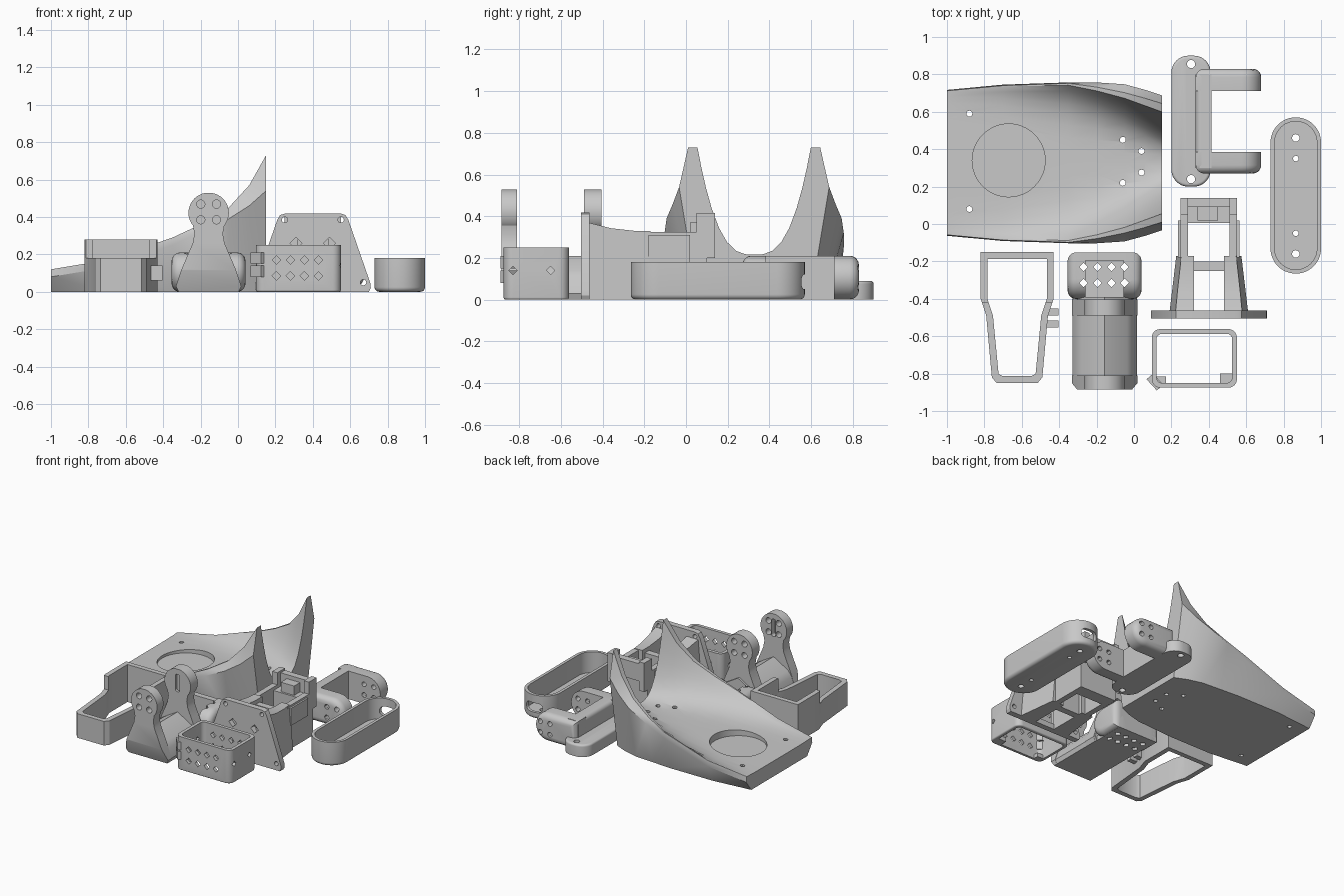
import bpy, bmesh, math
from mathutils import Vector

cube = bpy.data.objects.get("Cube")
if cube:
    bpy.data.objects.remove(cube)

GREY = (0.58, 0.58, 0.58, 1)
mat = bpy.data.materials.new("plain grey")
mat.use_nodes = True
mat.diffuse_color = GREY
mat.node_tree.nodes["Principled BSDF"].inputs["Base Color"].default_value = GREY


# Helpers: outlines
def circle(u, v, r, n=24):
    return [(u + r * math.cos(2 * math.pi * i / n), v + r * math.sin(2 * math.pi * i / n)) for i in range(n)]


def rect(u0, u1, v0, v1, r=0, n=8):
    if not r:
        return [(u0, v0), (u1, v0), (u1, v1), (u0, v1)]
    pts = []
    for k, (cu, cv) in enumerate([(u1 - r, v1 - r), (u0 + r, v1 - r), (u0 + r, v0 + r), (u1 - r, v0 + r)]):
        for i in range(n + 1):
            a = (k + i / n) * math.pi / 2
            pts.append((cu + r * math.cos(a), cv + r * math.sin(a)))
    return pts


def round_tip(flat, tip, r, n=16):
    s = 1 if tip > flat else -1
    arc = [(i / n - .5) * math.pi for i in range(n + 1)]
    return [(flat, 2 * r), (flat, 0)] + [(tip - s * r + s * r * math.cos(a), r + r * math.sin(a)) for a in arc]


def mirror(half, c):
    return half + [(2 * c - u, v) for u, v in reversed(half)]


# Helpers: solids
def add_prism(bm, pts, axis, lo, hi):
    place = {"z": lambda u, v, w: (u, v, w), "y": lambda u, v, w: (u, w, v), "x": lambda u, v, w: (w, u, v)}[axis]
    rings = [[bm.verts.new(place(u, v, w)) for u, v in pts] for w in (lo, hi)]
    bm.faces.new(rings[0])
    bm.faces.new(rings[1])
    n = len(pts)
    for i in range(n):
        j = (i + 1) % n
        bm.faces.new((rings[0][i], rings[0][j], rings[1][j], rings[1][i]))


def finish(name, bm):
    bmesh.ops.recalc_face_normals(bm, faces=bm.faces)
    me = bpy.data.meshes.new(name)
    bm.to_mesh(me)
    bm.free()
    me.materials.append(mat)
    ob = bpy.data.objects.new(name, me)
    bpy.context.collection.objects.link(ob)
    return ob


def solid(name, *prisms, round_edges=None, width=0.03):
    bm = bmesh.new()
    for p in prisms:
        add_prism(bm, *p)
    if round_edges:
        bmesh.ops.recalc_face_normals(bm, faces=bm.faces)
        edges = [e for e in bm.edges if all(round_edges(v.co) for v in e.verts)]
        bmesh.ops.bevel(bm, geom=edges, offset=width, segments=5, profile=0.5, affect="EDGES")
    return finish(name, bm)


def cut(ob, *prisms):
    cutter = solid("cutter", *prisms)
    cutter.hide_render = True
    mod = ob.modifiers.new("cut", "BOOLEAN")
    mod.operation, mod.solver, mod.object = "DIFFERENCE", "EXACT", cutter
    bpy.context.view_layer.objects.active = ob
    bpy.ops.object.modifier_apply(modifier=mod.name)
    bpy.data.objects.remove(cutter)


# Curved shell: lofted sections of
# x, bottom half width, edge half width and height, crest half width and height, rim, floor, curve power
SECTIONS = [
    (-1, .33, .39, .08, .385, .12, .005, .115, 6),
    (-.7, .36, .418, .13, .413, .17, .005, .135, 6),
    (-.35, .36, .43, .25, .425, .29, .01, .165, 4.5),
    (-.2, .35, .43, .32, .405, .36, .02, .18, 4),
    (-.05, .34, .42, .39, .375, .45, .03, .195, 3.5),
    (.06, .31, .39, .46, .345, .57, .04, .205, 3.2),
    (.15, .27, .36, .54, .317, .73, .045, .215, 2.9)]
MID = .327
STEPS = [1, .93, .85, .75, .62, .48, .32, .16, 0]
STEPS += [-t for t in STEPS[-2::-1]]
bm = bmesh.new()
rings = []
for x, b, w, ez, c, cz, rim, f, power in SECTIONS:
    loop = [(w, ez), (c, cz)]
    loop += [((c - rim) * t, f + (cz - f) * abs(t) ** power) for t in STEPS]
    loop += [(-c, cz), (-w, ez)] + [(-b * t, 0) for t in STEPS]
    rings.append([bm.verts.new((x, MID + h, z)) for h, z in loop])
n = len(rings[0])
for a, b in zip(rings, rings[1:]):
    for i in range(n):
        j = (i + 1) % n
        bm.faces.new((a[i], a[j], b[j], b[i]))
for ring in (rings[0], rings[-1]):
    for i in range(-1, len(STEPS)):
        if i < 0:
            bm.faces.new((ring[0], ring[1], ring[2], ring[n - 1]))
        elif i < len(STEPS) - 1:
            bm.faces.new((ring[2 + i], ring[3 + i], ring[n - 2 - i], ring[n - 1 - i]))
        else:
            bm.faces.new([ring[i + 2 + k] for k in range(4)])
bmesh.ops.triangulate(bm, faces=bm.faces)
shell = finish("curved_shell", bm)
cut(shell, (circle(-.67, .34, .195, 48), "z", .105, .4))
cut(shell, *[(circle(x, y, .016, 12), "z", -.1, .6) for x, y in
             [(-.88, .59), (-.88, .08), (-.06, .45), (.04, .39), (.04, .275), (-.06, .22)]])

# Long oval tray
tray = solid("oval_tray", (rect(.73, 1, -.265, .57, .134, 12), "z", 0, .18),
             round_edges=lambda v: v.z < .01, width=.025)
cut(tray, (rect(.752, .978, -.243, .548, .112, 12), "z", .025, .3))
cut(tray, *[(circle(.865, y, r, 16), "z", -.1, .1) for y, r in [(.46, .02), (.35, .015), (-.05, .015), (-.16, .02)]],
    (rect(.80, .93, .05, .12, .03), "y", .5, .7))

# Clevis bracket with its foot
foot = solid("clevis_foot", (rect(.2, .41, .2, .9, .09), "z", 0, .09),
             round_edges=lambda v: v.z > .08, width=.015)
cut(foot, *[(circle(.305, y, .022, 16), "z", -.1, .2) for y in (.24, .855)])
solid("clevis_back", (rect(.33, .415, .30, .80), "z", 0, .21),
      round_edges=lambda v: v.z > .2 and v.x < .34, width=.03)
for side, y0, y1, face in (("left", .27, .385, .27), ("right", .71, .83, .83)):
    arm = solid("clevis_arm_" + side, (round_tip(.33, .68, .105), "y", y0, y1),
                round_edges=lambda v: abs(v.y - face) < .01, width=.045)
    cut(arm, *[(circle(.585 + dx, .105 + dz, .018, 12), "y", 0, 1) for dx in (-.04, .04) for dz in (-.04, .04)])

# Trapezoid mount: plate, cheeks and rear cage
plate = solid("mount_plate", (mirror([(.70, 0), (.71, .02), (.708, .045), (.59, .385), (.575, .41), (.55, .418)], .4),
                              "y", -.505, -.462))
cut(plate, *[(circle(x, z, .016, 14), "y", -.7, -.3) for x, z in [(.25, .385), (.55, .385), (.67, .05), (.13, .05)]],
    *[(circle(x, .26, .032, 4), "y", -.7, -.3) for x in (.31, .49)],
    (rect(.31, .48, .04, .2), "y", -.7, -.3))
cheek = [(-.47, 0), (-.17, 0), (-.17, .33), (-.25, .33), (-.36, .342), (-.47, .37)]
for side, s in (("left", 1), ("right", -1)):
    ob = solid("mount_cheek_" + side, (cheek, "x", .4 + s * .08, .4 + s * .21))
    for v in ob.data.vertices:
        if abs(v.co.x - .4) > .15:
            v.co.x -= s * (.1 * max(0, v.co.z - .05) + .12 * (v.co.y + .47))
    lo, hi = sorted((.4 + s * .11, .4 + s * .152))
    solid("cage_wall_" + side, (rect(lo, hi, -.2, .10), "z", 0, .325),
          (rect(lo, hi, .05, .14), "z", .2, .415))
    edge = .4 + s * .155
    solid("cage_rail_" + side, (rect(edge - .01, edge + .01, -.18, .02), "z", .18, .31))
solid("cage_bars", (rect(.29, .51, -.25, -.2), "z", 0, .3), (rect(.28, .52, .005, .10), "z", 0, .3),
      (rect(.27, .53, .09, .14), "z", .27, .4), (rect(.34, .45, .02, .10), "z", .28, .37))

# Perforated box with a corner clip
box = solid("perforated_box", (rect(.095, .55, -.875, -.562, .045), "z", 0, .25),
            round_edges=lambda v: v.z < .01, width=.01)
cut(box, (rect(.12, .525, -.85, -.587, .03), "z", -.1, .4))
cut(box, *[(circle(x, z, .023, 4), "y", -1, -.4) for x in (.205, .28, .355, .43) for z in (.085, .17)])
cut(box, *[(circle(y, .14, .02, 4), "x", 0, .7) for y in (-.83, -.65)])
solid("box_tabs", (rect(.46, .53, -.86, -.80), "z", 0, .03), (rect(.11, .17, -.86, -.815), "z", 0, .03))
clip_mid = Vector((.112, -.845))
for z in (.08, .15):
    clip = [clip_mid + Vector(o) for o in ((-.045, .015), (.01, -.045), (.045, -.015), (-.01, .045))]
    solid("box_clip", ([tuple(p) for p in clip], "z", z, z + .06))

# Tapered frame with a taller rear
C = -.625


def frame_outline(i):
    return mirror([(C + .195 - i, -.15 - i), (C + .195 - i, -.40), (C + .165 - i, -.49),
                   (C + .135 - i, -.82 + i / 2), (C + .11 - i, -.85 + i)], C)


frame = solid("tapered_frame", (frame_outline(0), "z", 0, .28))
cut(frame, (frame_outline(.036), "z", -.1, .4))
cut(frame, (rect(-1, -.3, -1, -.42), "z", .18, .4))
for y in (-.47, -.535):
    solid("frame_clip", (rect(-.47, -.405, y - .018, y + .018), "z", .06, .14))

# Leg bracket: two bone-shaped plates on a gabled base
X = -.157
bone = [(X + .16, 0), (X + .175, .03), (X + .145, .12), (X + .115, .19), (X + .085, .26), (X + .076, .31), (X + .084, .355)]
bone += [(X + .108 * math.cos(a * math.pi / 20), .422 + .108 * math.sin(a * math.pi / 20)) for a in range(-4, 10)]
HOLES = [(X + dx, .427 + dz) for dx in (-.042, .042) for dz in (-.042, .042)]
slot = rect(X - .018, X + .018, .36, .49, .015)
front = solid("leg_plate_front", (mirror(bone, X), "y", -.885, -.81))
cut(front, *[(circle(u, v, .022, 16), "y", -1, -.7) for u, v in HOLES])
cut(front, (slot, "y", -.85, -.7))
cut(front, ([(-.95, -.01), (-.95, .115), (-.885, .115), (-.835, -.01)], "x", -.5, .3))
rear = solid("leg_plate_rear", (mirror(bone, X), "y", -.49, -.405))
cut(rear, *[(circle(u, v, .022, 16), "y", -.46, -.3) for u, v in HOLES])
cut(rear, (slot, "y", -.6, -.47))
solid("leg_base", (mirror([(X + .16, 0), (X + .172, .03), (X + .15, .10), (X + .12, .14), (X, .21)], X),
                   "y", -.815, -.39))

# Yoke behind the leg bracket
yoke = solid("yoke_floor", (rect(-.32, 0, -.41, -.152), "z", 0, .035))
cut(yoke, *[(circle(x, y, .023, 4), "z", -.1, .1) for x in (-.27, -.195, -.12, -.05) for y in (-.23, -.315)])
solid("yoke_back", (rect(-.31, -.01, -.195, -.152), "z", 0, .205))
for name, x0, x1, face in (("left", -.055, .04, .04), ("right", -.355, -.26, -.355)):
    arm = solid("yoke_arm_" + name, (round_tip(-.152, -.4, .105), "x", x0, x1),
                round_edges=lambda v: abs(v.x - face) < .01, width=.045)
    cut(arm, *[(circle(x, y, .023, 4), "z", -.1, .3) for x in (-.27, -.05) for y in (-.23, -.315)])

# Smooth curved faces, keep crisp edges
bpy.ops.object.select_all(action="DESELECT")
for ob in bpy.context.collection.objects:
    if ob.type == "MESH":
        ob.select_set(True)
        bpy.context.view_layer.objects.active = ob
bpy.ops.object.shade_smooth_by_angle(angle=math.radians(30))
